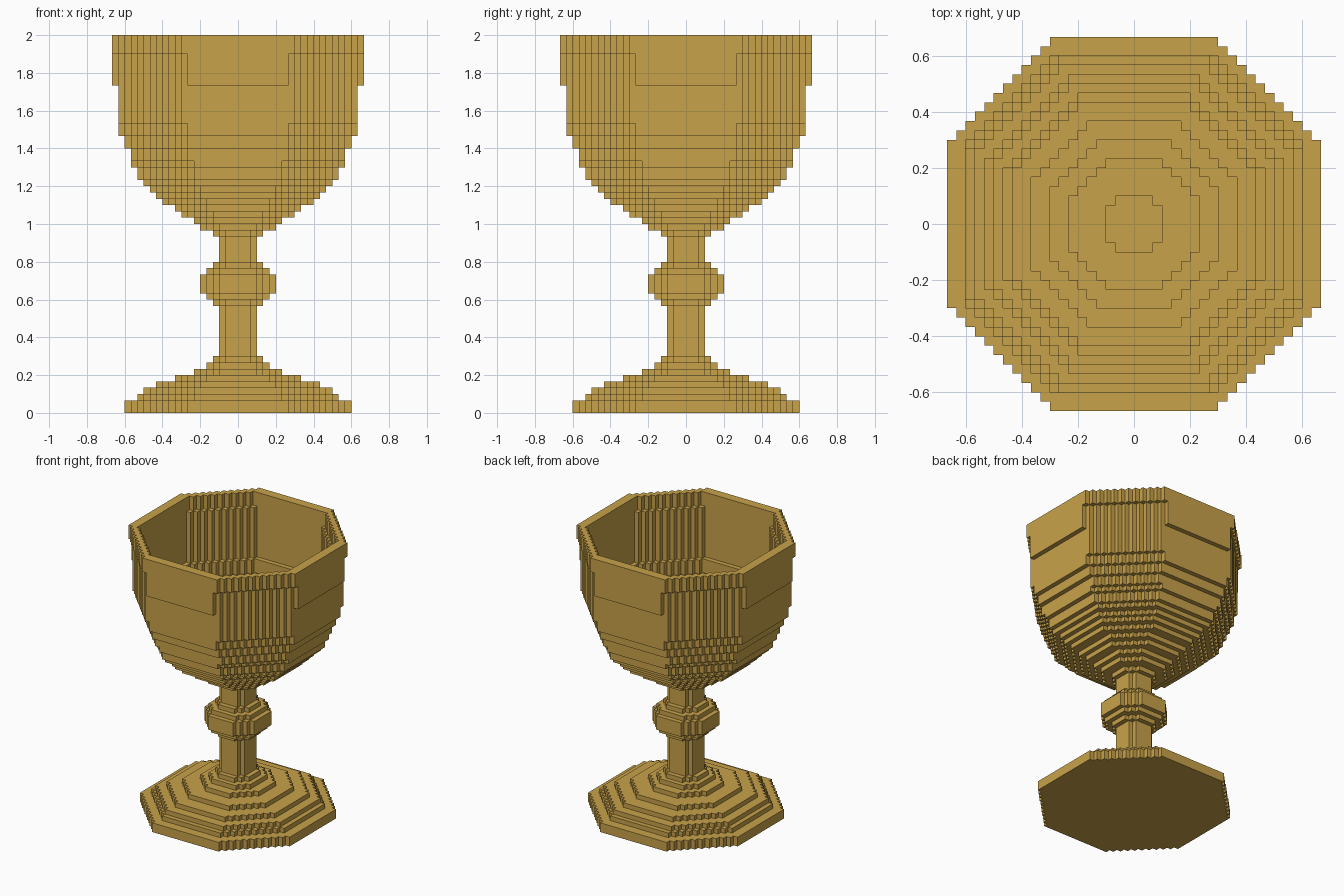
import bpy
import bmesh
import math

cube = bpy.data.objects.get("Cube")
if cube:
    bpy.data.objects.remove(cube, do_unlink=True)

CELL = 1 / 30

gold = bpy.data.materials.new("gold")
gold.use_nodes = True
GOLD = (0.578, 0.361, 0.068, 1)
gold.diffuse_color = GOLD
gold.node_tree.nodes["Principled BSDF"].inputs["Base Color"].default_value = GOLD


def octagon(radius):
    """Set of grid cells whose centres lie in a regular octagon."""
    n = math.ceil(radius) + 1
    cells = set()
    for i in range(-n, n):
        for j in range(-n, n):
            x, y = abs(i + 0.5), abs(j + 0.5)
            if max(x, y, (x + y) / math.sqrt(2)) <= radius:
                cells.add((i, j))
    return cells


def expand(runs):
    """Turn (radius, layer count) runs into one radius per layer."""
    return [r for r, count in runs for _ in range(count)]


def build_part(name, start, outer, inner=()):
    """Stack octagonal layers of blocks, hollowed by the inner radii at the top."""
    outer, inner = expand(outer), expand(inner)
    inner = [0] * (len(outer) - len(inner)) + inner
    solid = set()
    for k, (ro, ri) in enumerate(zip(outer, inner)):
        layer = octagon(ro) - (octagon(ri) if ri else set())
        solid |= {(i, j, start + k) for i, j in layer}

    bm = bmesh.new()
    verts = {}

    def vert(p):
        if p not in verts:
            verts[p] = bm.verts.new([c * CELL for c in p])
        return verts[p]

    # Skin only the exposed sides of the blocks
    for cell in solid:
        for axis in range(3):
            u, v = (axis + 1) % 3, (axis + 2) % 3
            for side in (0, 1):
                near = list(cell)
                near[axis] += 2 * side - 1
                if tuple(near) in solid:
                    continue
                ring = []
                for du, dv in ((0, 0), (1, 0), (1, 1), (0, 1)):
                    p = list(cell)
                    p[axis] += side
                    p[u] += du
                    p[v] += dv
                    ring.append(vert(tuple(p)))
                bm.faces.new(ring if side else ring[::-1])

    # Merge flat areas into large faces
    bmesh.ops.dissolve_limit(bm, angle_limit=0.01, verts=bm.verts[:], edges=bm.edges[:])
    mesh = bpy.data.meshes.new(name)
    bm.to_mesh(mesh)
    bm.free()
    mesh.materials.append(gold)
    obj = bpy.data.objects.new(name, mesh)
    bpy.context.collection.objects.link(obj)


# Stepped foot
build_part("foot", 0, [(18, 2), (16, 1), (15, 1), (13, 1), (10, 1), (7, 1), (5, 1), (4, 1)])

# Stem below and above the knob
build_part("lower_stem", 9, [(3, 8)])
build_part("knob", 17, [(4, 1), (5, 1), (6, 3), (5, 1), (4, 1)])
build_part("upper_stem", 24, [(3, 4)])

# Hollow bowl with a slightly wider lip
bowl_outside = [(4.2, 1), (5.7, 1), (7.2, 1), (8.7, 1), (10.2, 1), (11.7, 1), (12.9, 1),
                (14, 1), (15, 1), (15.7, 1), (16.2, 1), (16.7, 1), (17.1, 2), (18, 2),
                (18.8, 2), (19.2, 6), (19.6, 5), (20, 3)]
bowl_inside = [(3, 1), (7, 1), (9, 1), (11, 1), (13, 1), (14, 1), (15, 1), (15.6, 1),
               (16.2, 2), (17, 3), (18, 11), (18.4, 3)]
build_part("bowl", 28, bowl_outside, bowl_inside)
